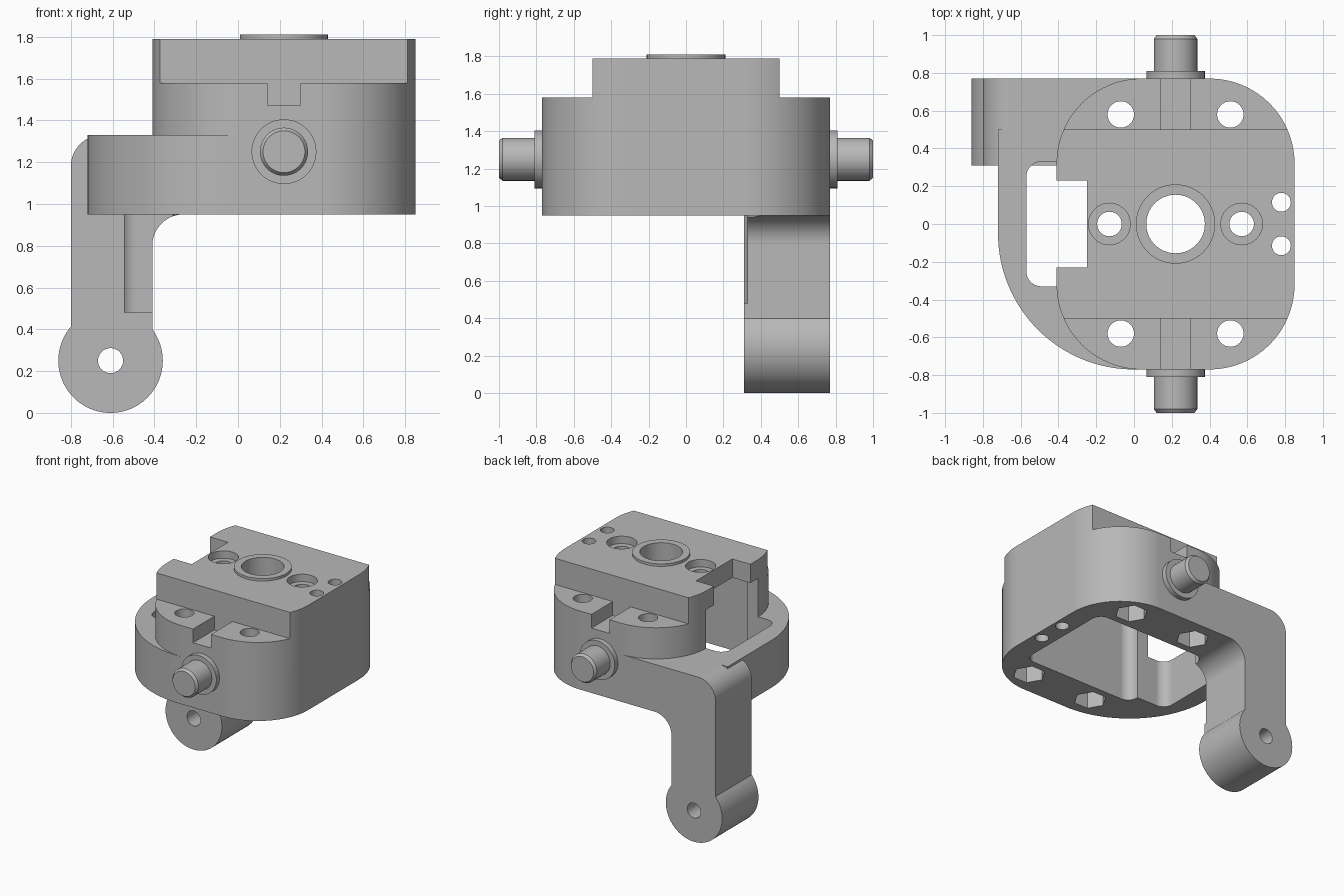
import bpy, bmesh, math
from mathutils import Vector

cube = bpy.data.objects.get("Cube")
if cube:
    bpy.data.objects.remove(cube, do_unlink=True)

grey = bpy.data.materials.new("machined_grey")
grey.use_nodes = True
COLOUR = (0.48, 0.48, 0.48, 1)
grey.diffuse_color = COLOUR
grey.node_tree.nodes["Principled BSDF"].inputs["Base Color"].default_value = COLOUR

BOTTOM, TOP, CX = 0.95, 1.79, 0.22


def make_object(name, bm):
    bmesh.ops.recalc_face_normals(bm, faces=bm.faces)
    mesh = bpy.data.meshes.new(name)
    bm.to_mesh(mesh)
    bm.free()
    mesh.materials.append(grey)
    ob = bpy.data.objects.new(name, mesh)
    bpy.context.collection.objects.link(ob)
    return ob


def rounded(corners, steps=20):
    """Outline from (u, v, radius) corners, with arcs at rounded corners."""
    out = []
    for i, (u, v, r) in enumerate(corners):
        p = Vector((u, v))
        if not r:
            out.append(p)
            continue
        a = (Vector(corners[i - 1][:2]) - p).normalized()
        b = (Vector(corners[(i + 1) % len(corners)][:2]) - p).normalized()
        centre = p + (a + b) * r          # all corners are right angles
        for k in range(steps + 1):
            t = math.pi / 2 * k / steps
            out.append(centre - b * r * math.cos(t) - a * r * math.sin(t))
    return out


def rect(u0, u1, v0, v1, r=0):
    return rounded([(u0, v0, r), (u1, v0, r), (u1, v1, r), (u0, v1, r)])


def circle(u, v, r, n=64):
    return [Vector((u + r * math.cos(2 * math.pi * k / n),
                    v + r * math.sin(2 * math.pi * k / n))) for k in range(n)]


def prism(name, outline, lo, hi, axis="Z"):
    """Extrude an outline along Z, or an x-z outline along Y."""
    bm = bmesh.new()

    def place(p, w):
        return (p.x, p.y, w) if axis == "Z" else (p.x, w, p.y)
    low = [bm.verts.new(place(p, lo)) for p in outline]
    high = [bm.verts.new(place(p, hi)) for p in outline]
    bm.faces.new(low)
    bm.faces.new(high)
    n = len(low)
    for i in range(n):
        j = (i + 1) % n
        bm.faces.new((low[i], low[j], high[j], high[i]))
    return make_object(name, bm)


def combine(target, tool, operation):
    tool.hide_render = True
    mod = target.modifiers.new("bool", "BOOLEAN")
    mod.operation, mod.solver, mod.object = operation, "EXACT", tool
    bpy.context.view_layer.objects.active = target
    bpy.ops.object.modifier_apply(modifier=mod.name)
    bpy.data.objects.remove(tool, do_unlink=True)


def finish(ob):
    bpy.ops.object.select_all(action="DESELECT")
    ob.select_set(True)
    bpy.context.view_layer.objects.active = ob
    bpy.ops.object.shade_smooth_by_angle(angle=math.radians(25))
    mod = ob.modifiers.new("normals", "WEIGHTED_NORMAL")
    mod.keep_sharp = True


# Main housing block with large rounded corners
housing = prism("housing", rect(-0.41, 0.85, -0.77, 0.77, 0.45), BOTTOM, TOP)

# Side flange, hanging arm, arm eye and top boss
flange = rounded([(-0.72, -0.77, 0.72), (0.3, -0.77, 0), (0.3, 0.5, 0), (-0.72, 0.5, 0)], 40)
arm = rounded([(-0.8, 1.33, 0.15), (0.04, 1.33, 0), (0.04, BOTTOM, 0),
               (-0.41, BOTTOM, 0.15), (-0.41, 0.25, 0), (-0.8, 0.25, 0)])
for part in (prism("flange", flange, BOTTOM, 1.33),
             prism("arm", arm, 0.31, 0.77, "Y"),
             prism("arm_eye", circle(-0.61, 0.25, 0.25, 96), 0.31, 0.77, "Y"),
             prism("top_boss", circle(CX, 0, 0.21), 1.7, 1.81)):
    combine(housing, part, "UNION")

# Cavity underneath, side window, and notch in the top plate
cutters = [
    prism("cavity", rect(-0.31, 0.68, -0.42, 0.42, 0.08), BOTTOM - 0.02, 1.64),
    prism("window", rect(-0.57, -0.1, -0.33, 0.33, 0.08), 0.48, 1.64),
    prism("notch", rect(-0.5, -0.25, -0.23, 0.23), 1.5, 1.9),
    prism("main_bore", circle(CX, 0, 0.155), 1.5, 1.9),
    prism("eye_hole", circle(-0.61, 0.25, 0.06, 32), 0.2, 0.9, "Y"),
]
for side in (-1, 1):
    # Ledges and key slots at front and back
    lo, hi = sorted((0.5 * side, 0.9 * side))
    cutters += [prism("ledge", rect(-0.6, 1, 1.58, 1.9), lo, hi, "Y"),
                prism("key_slot", rect(0.14, 0.3, 1.47, 1.7), lo, hi, "Y")]
    # Bolt holes with hexagonal nut pockets below
    for x in (CX - 0.29, CX + 0.29):
        y = 0.58 * side
        cutters += [prism("bolt_hole", circle(x, y, 0.07, 32), 0.9, 1.7),
                    prism("nut_pocket", circle(x, y, 0.12, 6), 0.9, 1.1)]
    # Counterbored holes beside the main bore, and dowel holes
    x = CX + 0.35 * side
    cutters += [prism("screw_hole", circle(x, 0, 0.065, 32), 1.5, 1.9),
                prism("counterbore", circle(x, 0, 0.11, 48), 1.73, 1.9),
                prism("dowel_hole", circle(0.78, 0.115 * side, 0.05, 32), 0.9, 1.9)]
for cutter in cutters:
    combine(housing, cutter, "DIFFERENCE")
finish(housing)

# Pivot pins with a collar and a chamfered tip
PIN_PROFILE = [(0, 0.74), (0.155, 0.74), (0.155, 0.81), (0.115, 0.81),
               (0.115, 0.98), (0.1, 1.0), (0, 1.0)]
for label, side in (("front", -1), ("back", 1)):
    bm = bmesh.new()
    verts = [bm.verts.new((CX + r, side * y, 1.25)) for r, y in PIN_PROFILE]
    edges = [bm.edges.new(pair) for pair in zip(verts, verts[1:])]
    bmesh.ops.spin(bm, geom=verts + edges, cent=(CX, 0, 1.25), axis=(0, 1, 0),
                   angle=2 * math.pi, steps=64)
    bmesh.ops.remove_doubles(bm, verts=bm.verts, dist=0.0005)
    finish(make_object(label + "_pivot_pin", bm))
